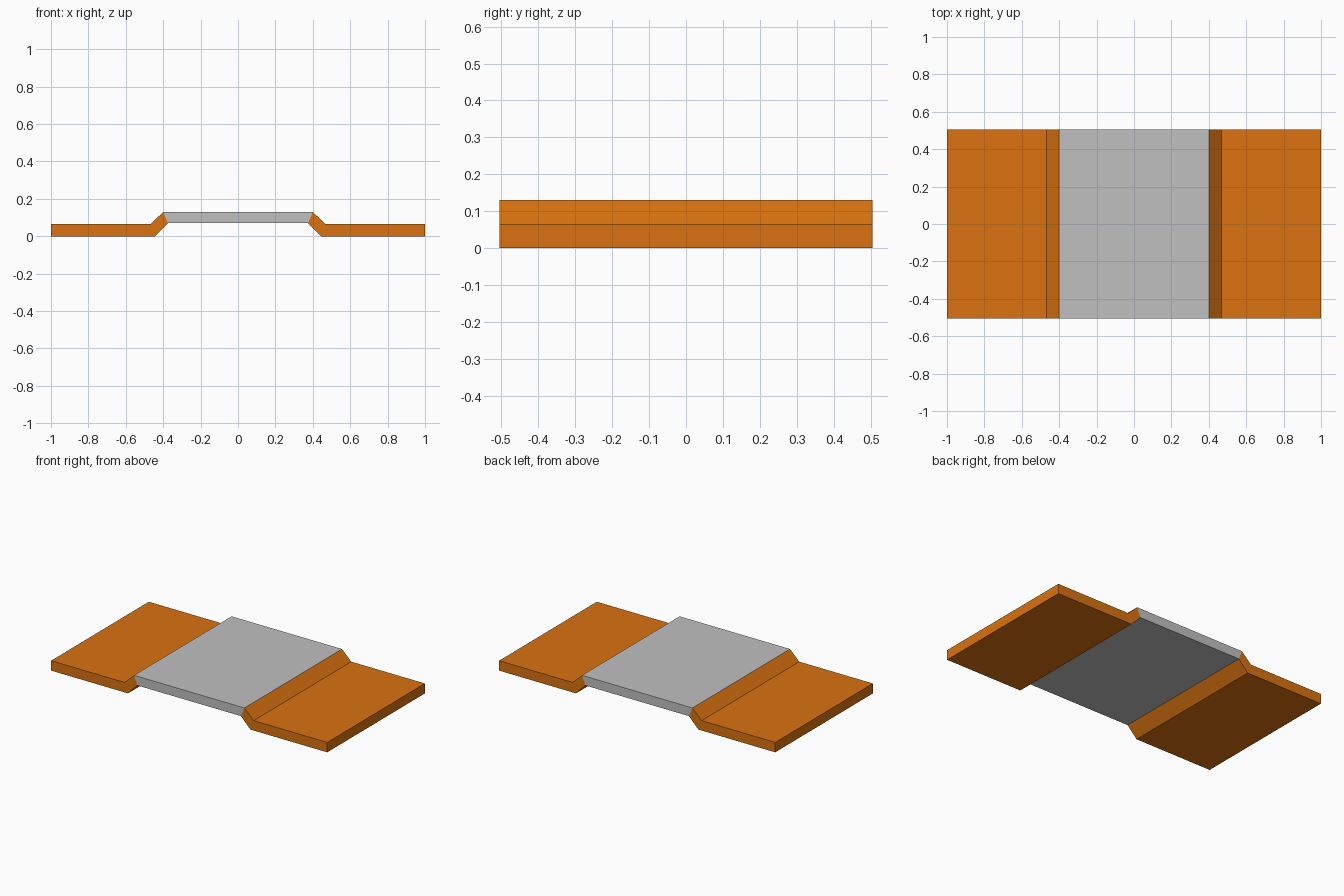
import bpy
import bmesh

cube = bpy.data.objects.get("Cube")
if cube:
    bpy.data.objects.remove(cube, do_unlink=True)

HALF_DEPTH = 0.505


def make_material(name, colour):
    mat = bpy.data.materials.new(name)
    mat.use_nodes = True
    mat.diffuse_color = colour
    mat.node_tree.nodes["Principled BSDF"].inputs["Base Color"].default_value = colour
    return mat


def extrude_profile(name, profile, mat):
    """Extrude an x-z outline along the full depth."""
    bm = bmesh.new()
    face = bm.faces.new([bm.verts.new((x, -HALF_DEPTH, z)) for x, z in profile])
    result = bmesh.ops.extrude_face_region(bm, geom=[face])
    verts = [v for v in result["geom"] if isinstance(v, bmesh.types.BMVert)]
    bmesh.ops.translate(bm, verts=verts, vec=(0, 2 * HALF_DEPTH, 0))
    bmesh.ops.recalc_face_normals(bm, faces=bm.faces)
    mesh = bpy.data.meshes.new(name)
    bm.to_mesh(mesh)
    bm.free()
    mesh.materials.append(mat)
    obj = bpy.data.objects.new(name, mesh)
    bpy.context.collection.objects.link(obj)
    return obj


orange = make_material("orange", (0.70, 0.17, 0.005, 1))
grey = make_material("grey", (0.53, 0.53, 0.53, 1))

# Raised middle plate with mitred ends
extrude_profile("centre_plate",
                [(-0.40, 0.13), (0.40, 0.13), (0.375, 0.07), (-0.375, 0.07)], grey)

# Low side plates, each with a bend rising to the middle plate
wing = [(1.0, 0.0), (1.0, 0.065), (0.467, 0.065),
        (0.40, 0.13), (0.375, 0.07), (0.443, 0.0)]
for side, sign in (("left", 1), ("right", -1)):
    extrude_profile(side + "_wing", [(sign * x, z) for x, z in wing], orange)
